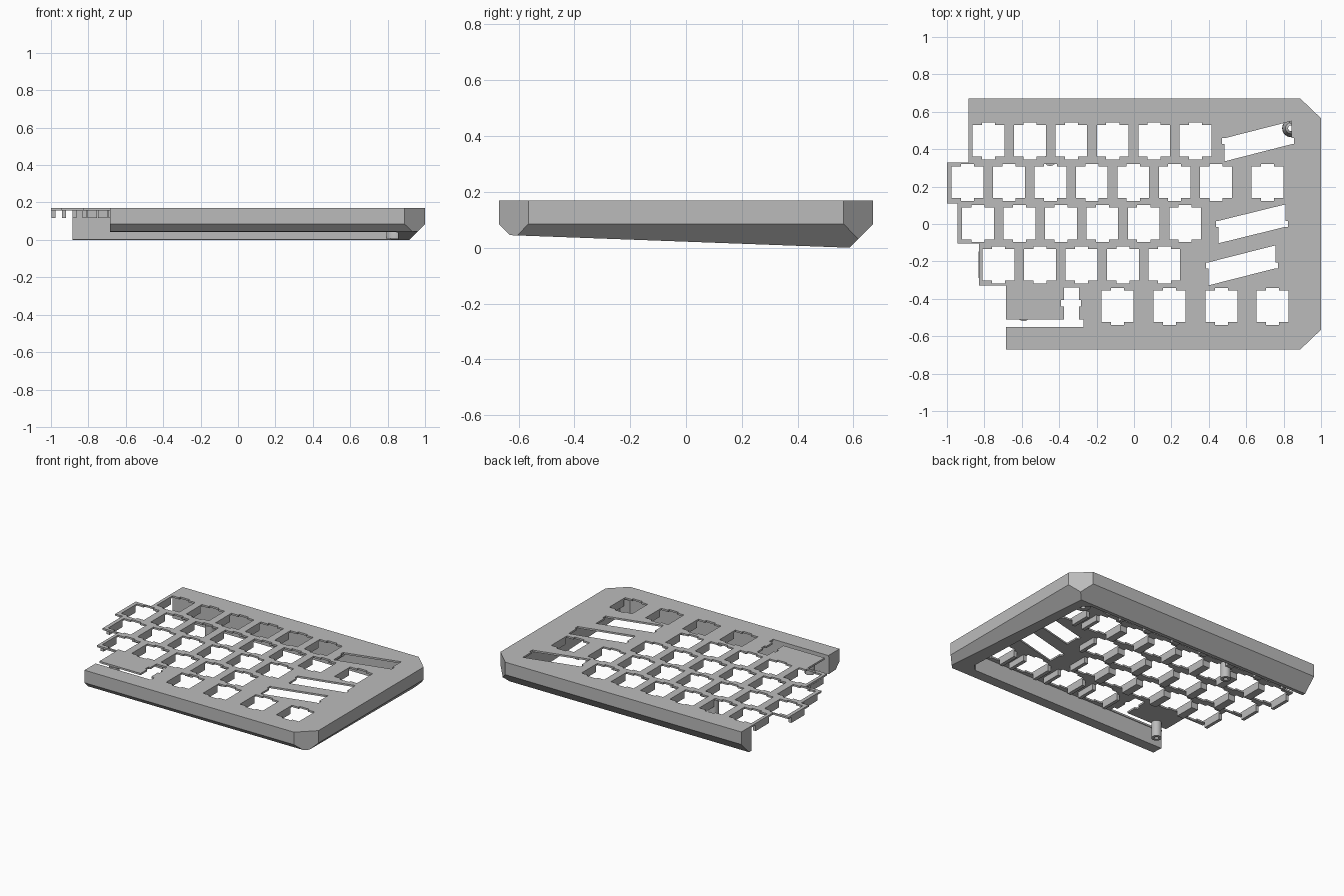
import bpy, bmesh
from mathutils import Vector

old = bpy.data.objects.get("Cube")
if old:
    bpy.data.objects.remove(old, do_unlink=True)

TOP, UNDER, RIB_LOW, BREAK = 0.17, 0.158, 0.117, 0.085
KEY = 0.17          # key opening size
HALF = KEY / 2

gray = bpy.data.materials.new("case gray")
gray.use_nodes = True
gray.diffuse_color = (0.5, 0.5, 0.5, 1)
gray.node_tree.nodes["Principled BSDF"].inputs["Base Color"].default_value = (0.5, 0.5, 0.5, 1)


def prism(bm, pts, z0, z1):
    """Extrude a counter-clockwise outline from z0 to z1."""
    face = bm.faces.new([bm.verts.new((x, y, z0)) for x, y in pts])
    out = bmesh.ops.extrude_face_region(bm, geom=[face], use_keep_orig=True)
    new = [g for g in out["geom"] if isinstance(g, bmesh.types.BMVert)]
    bmesh.ops.translate(bm, verts=new, vec=(0, 0, z1 - z0))


def box(bm, x0, x1, y0, y1, z0, z1):
    prism(bm, [(x0, y0), (x1, y0), (x1, y1), (x0, y1)], z0, z1)


def cross(bm, x, y, w, h, nx, ny, nw):
    """Rectangular opening with centred notches: nx deep at the sides, ny at the ends."""
    quarter = [(w, -nw), (w + nx, -nw), (w + nx, nw), (w, nw), (w, h)] if nx else [(w, -h), (w, h)]
    ends = [(nw, h), (nw, h + ny), (-nw, h + ny), (-nw, h)] if ny else []
    pts = quarter + ends
    pts += [(-a, -b) for a, b in quarter] + [(-a, -b) for a, b in ends]
    prism(bm, [(x + a, y + b) for a, b in pts], 0.1, 0.3)


def make(name, bm):
    bmesh.ops.recalc_face_normals(bm, faces=bm.faces)
    mesh = bpy.data.meshes.new(name)
    bm.to_mesh(mesh)
    bm.free()
    mesh.materials.append(gray)
    ob = bpy.data.objects.new(name, mesh)
    bpy.context.scene.collection.objects.link(ob)
    return ob


def subtract(ob, cutter):
    cutter.hide_render = True
    mod = ob.modifiers.new("cut", "BOOLEAN")
    mod.operation, mod.solver, mod.object = "DIFFERENCE", "EXACT", cutter
    bpy.context.view_layer.objects.active = ob
    bpy.ops.object.modifier_apply(modifier=mod.name)
    bpy.data.objects.remove(cutter, do_unlink=True)


# Key rows: centre y and the x of each key
rows = [
    (0.445, [-0.778 + 0.2215 * i for i in range(6)]),
    (0.223, [-0.89 + 0.2215 * i for i in range(7)] + [0.713]),
    (0.003, [-0.834 + 0.2215 * i for i in range(6)]),
    (-0.218, [-0.724 + 0.2215 * i for i in range(5)]),
    (-0.44, [-0.088, 0.19, 0.468, 0.74]),
]

# Case block: staggered left edge, cut corners on the right
outline = [
    (-0.685, -0.67), (0.89, -0.67), (1, -0.565), (1, 0.565), (0.89, 0.67),
    (-0.885, 0.67), (-0.885, 0.33), (-1, 0.33), (-1, 0.11), (-0.945, 0.11),
    (-0.945, -0.105), (-0.83, -0.105), (-0.83, -0.33), (-0.685, -0.33),
    (-0.685, -0.51), (-0.375, -0.51), (-0.375, -0.34), (-0.295, -0.34),
    (-0.295, -0.51), (-0.27, -0.51), (-0.27, -0.55), (-0.685, -0.55),
]
bm = bmesh.new()
prism(bm, outline, -0.1, TOP)
bmesh.ops.recalc_face_normals(bm, faces=bm.faces)

# Sloping base and bevelled lower edges
planes = [((0, 0, 0.0217), (0, -0.037, -1)),
          ((0, -0.67, BREAK), (0, -1, -1)),
          ((0, 0.67, BREAK), (0, 1, -1)),
          ((1, 0, BREAK), (1, 0, -1))]
for co, no in planes:
    bmesh.ops.bisect_plane(bm, geom=bm.verts[:] + bm.edges[:] + bm.faces[:], dist=1e-5,
                           plane_co=co, plane_no=Vector(no).normalized(), clear_outer=True)
    bmesh.ops.holes_fill(bm, edges=[e for e in bm.edges if e.is_boundary], sides=0)
case = make("case_shell", bm)

# Hollow underside, open to the left
bm = bmesh.new()
prism(bm, [(-2, -0.555), (0.81, -0.555), (0.855, -0.51), (0.855, 0.52),
           (0.815, 0.56), (-2, 0.56)], -1, UNDER)
subtract(case, make("cavity_cutter", bm))

# Key openings
bm = bmesh.new()
for y, xs in rows:
    for x in xs:
        cross(bm, x, y, HALF, HALF, 0, 0.014, 0.035)
for x, y, h in ((0.663, 0.4425, 0.1075), (0.631, 0.001, 0.104), (0.5775, -0.221, 0.107)):
    cross(bm, x, y, 0.179, h, 0.013, 0, 0.016)
box(bm, -0.39, -0.283, -0.44, -0.405, 0.1, 0.3)
subtract(case, make("key_cutter", bm))

# Ribs under the plate, on both sides of each key opening
bm = bmesh.new()
for y, xs in rows:
    spans = [(xs[0] - HALF - 0.022, xs[0] - HALF)]
    for a, b in zip(xs, xs[1:]):
        a, b = a + HALF, b - HALF
        spans += [(a, b)] if b - a < 0.08 else [(a, a + 0.025), (b - 0.025, b)]
    spans.append((xs[-1] + HALF, xs[-1] + HALF + 0.025))
    for a, b in spans:
        box(bm, a, b, y - 0.07, y + 0.07, RIB_LOW, UNDER)
make("plate_ribs", bm)


# Hollow screw posts
def post(name, x, y, profile, seg=24):
    bm = bmesh.new()
    start = [bm.verts.new((x + r, y, z)) for r, z in profile]
    edges = [bm.edges.new((start[i], start[(i + 1) % len(start)])) for i in range(len(start))]
    bmesh.ops.spin(bm, geom=start + edges, cent=(x, y, 0), axis=(0, 0, 1),
                   angle=6.2831853, steps=seg)
    bmesh.ops.remove_doubles(bm, verts=bm.verts, dist=1e-4)
    ob = make(name, bm)
    bpy.context.view_layer.objects.active = ob
    ob.select_set(True)
    bpy.ops.object.shade_smooth_by_angle()
    ob.select_set(False)


tube = [(0.014, 0.05), (0.032, 0.05), (0.032, UNDER), (0.014, UNDER)]
post("front_screw_post", -0.59, -0.488, tube)
post("back_screw_post", -0.449, 0.342, tube)
post("corner_screw_post", 0.84, 0.512,
     [(0.016, 0.008), (0.048, 0.008), (0.046, 0.04), (0.03, 0.09), (0.016, 0.1)])
